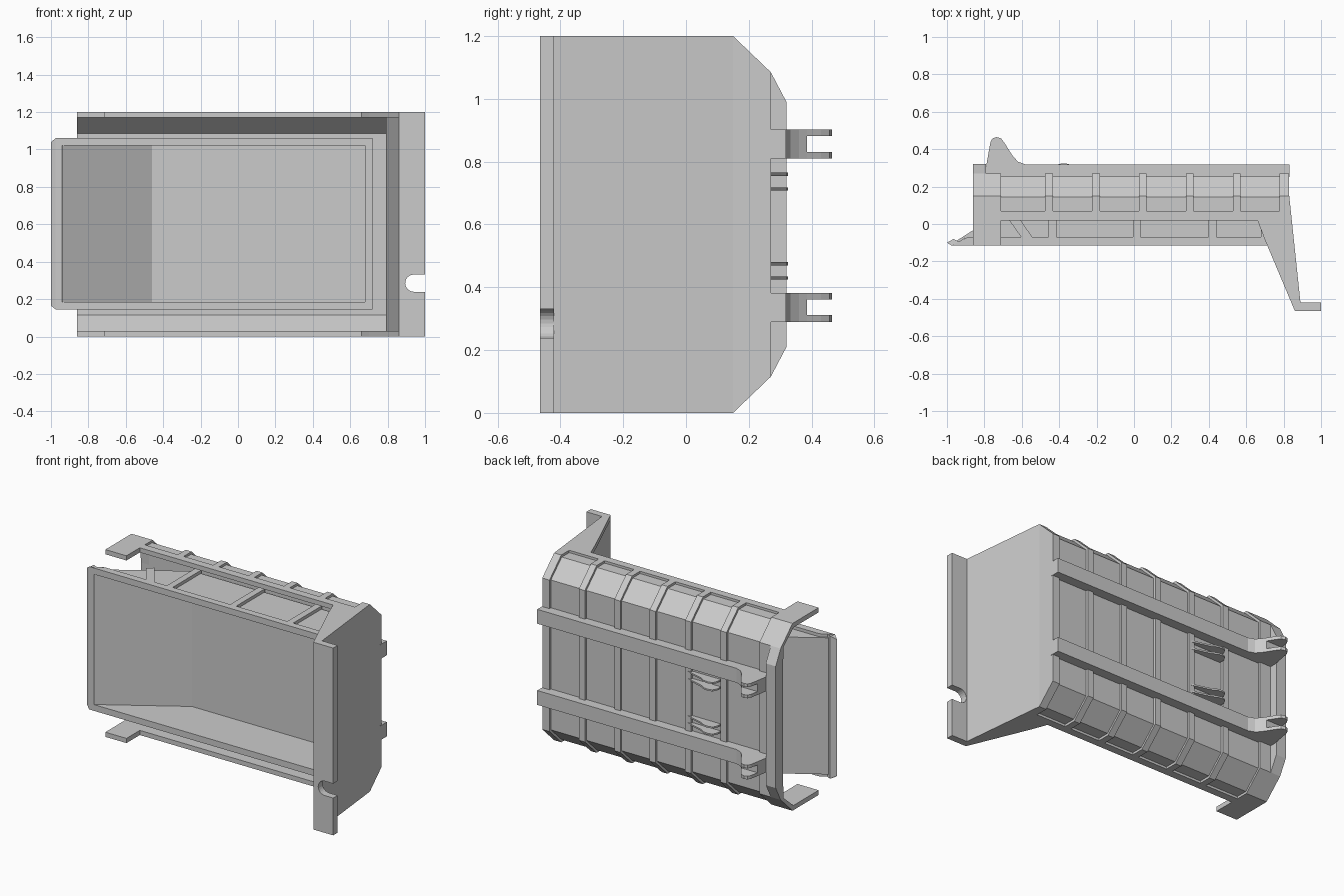
import bpy, bmesh, math
from mathutils import Vector

H = 1.2        # overall height
BOX_SUM = 1.205  # mirror constant for the inner box heights


def prism(name, pts, axis, lo, hi):
    """Extrude a 2D outline along an axis (x: y,z / y: x,z / z: x,y)."""
    def place(p, d):
        a, b = p
        return {'x': (d, a, b), 'y': (a, d, b), 'z': (a, b, d)}[axis]
    bm = bmesh.new()
    base = [bm.verts.new(place(p, lo)) for p in pts]
    top = [bm.verts.new(place(p, hi)) for p in pts]
    bm.faces.new(base)
    bm.faces.new(top[::-1])
    n = len(pts)
    for i in range(n):
        j = (i + 1) % n
        bm.faces.new((base[i], top[i], top[j], base[j]))
    bmesh.ops.recalc_face_normals(bm, faces=bm.faces)
    mesh = bpy.data.meshes.new(name)
    bm.to_mesh(mesh)
    bm.free()
    ob = bpy.data.objects.new(name, mesh)
    bpy.context.collection.objects.link(ob)
    return ob


def box(name, x0, x1, y0, y1, z0, z1):
    return prism(name, [(x0, y0), (x1, y0), (x1, y1), (x0, y1)], 'z', z0, z1)


def channel(name, outer, inner, x0, x1):
    """C-shaped section, given its upper half, mirrored about mid height."""
    def flip(pts):
        return [(y, H - z) for y, z in reversed(pts)]
    pts = outer + flip(outer) + [(y, H - z) for y, z in inner][:] + inner[::-1]
    return prism(name, pts, 'x', x0, x1)


def pair(name, pts, z0, z1, total=H):
    """Flat plate at the top plus its twin at the bottom."""
    prism(name + "_top", pts, 'z', z0, z1)
    prism(name + "_bottom", pts, 'z', total - z1, total - z0)


# outer shell: recessed panel, edge strips and ribs
channel("shell_panel", [(0.05, 1.185), (0.145, 1.185), (0.255, 1.08)],
        [(0.05, 1.17), (0.14, 1.17), (0.24, 1.085)], -0.8, 0.8)
pair("shell_edge_strip", [(-0.72, 0.02), (0.8, 0.02), (0.8, 0.07), (-0.72, 0.07)], 1.17, 1.2)
rib_outer = [(0.06, 1.2), (0.15, 1.2), (0.27, 1.085)]
rib_inner = [(0.06, 1.175), (0.142, 1.175), (0.246, 1.083)]
for i in range(6):
    x = -0.455 + i * 0.251
    channel("shell_rib", rib_outer, rib_inner, x - 0.021, x + 0.021)

# left end frame with forward flanges
channel("end_frame_lip", [(-0.115, 1.2), (0.15, 1.2), (0.27, 1.085), (0.32, 0.99)],
        [(-0.115, 1.17), (0.14, 1.17), (0.24, 1.085), (0.245, 0.98)], -0.86, -0.79)
channel("end_frame_band", [(-0.115, 1.2), (0.15, 1.2), (0.27, 1.085)],
        [(-0.115, 1.17), (0.14, 1.17), (0.24, 1.085)], -0.79, -0.71)

# right end wall, splayed wing, gussets and notched flange
prism("end_wall", [(0.15, 0), (0.27, 0.115), (0.27, 1.085), (0.15, H)], 'x', 0.79, 0.83)
prism("end_wing", [(0.83, 0.15), (0.89, -0.42), (0.89, -0.465), (0.86, -0.465), (0.79, 0.0),
                   (0.79, 0.15)], 'z', 0, H)
pair("wing_gusset", [(0.66, 0.02), (0.70, -0.085), (0.86, -0.465), (0.87, -0.42),
                     (0.81, 0.15), (0.79, 0.15), (0.79, 0.02)], 1.17, 1.2)
notch = [(0.94 + 0.046 * math.cos(math.radians(a)), 0.285 + 0.046 * math.sin(math.radians(a)))
         for a in range(270, 89, -15)]
prism("mounting_flange", [(0.86, 0), (1, 0), (1, 0.239)] + notch + [(1, 0.331), (1, H), (0.86, H)],
      'y', -0.465, -0.42)

# inner box: side and back walls, floor and lid
outer_plan = [(-0.965, -0.1), (-0.47, 0.215), (0.7, 0.215), (0.7, -0.1)]
inner_plan = [(0.68, -0.1), (0.68, 0.19), (-0.46, 0.19), (-0.935, -0.11)]
prism("box_walls", outer_plan + inner_plan, 'z', 0.17, 1.035)
pair("box_cover", outer_plan, 1.02, 1.04, BOX_SUM)

# box front rim
pair("box_rim", [(-0.975, -0.115), (0.72, -0.115), (0.72, -0.07), (-0.89, -0.07)],
     1.02, 1.06, BOX_SUM)
box("box_rim_right", 0.68, 0.72, -0.115, -0.07, 0.185, 1.02)
lip = prism("box_rim_left", [(-1, -0.1), (-0.975, -0.115), (-0.94, -0.115), (-0.90, -0.07),
                             (-0.935, -0.095), (-0.965, -0.08)], 'z', 0.145, 1.06)
for v in lip.data.vertices:
    if v.co.x < -0.99:
        v.co.z += 0.02 if v.co.z < 0.6 else -0.02

# raised ribs and edges on the box covers
pair("box_corner_rib", [(-0.60, -0.075), (-0.54, -0.075), (-0.655, 0.09), (-0.695, 0.06)],
     1.03, 1.06, BOX_SUM)
for x in (-0.435, 0.015, 0.42):
    pair("box_rib", [(x - 0.021, -0.075), (x + 0.021, -0.075), (x + 0.021, 0.22), (x - 0.021, 0.22)],
         1.03, 1.06, BOX_SUM)
pair("box_right_edge", [(0.68, -0.075), (0.72, -0.075), (0.72, 0.22), (0.68, 0.22)],
     1.03, 1.06, BOX_SUM)

# back rails ending in forked hooks
rail = [(0.832, 0.25), (0.832, 0.318), (-0.58, 0.318), (-0.62, 0.333), (-0.645, 0.36),
        (-0.662, 0.385), (-0.777, 0.385), (-0.79, 0.31), (-0.79, 0.25)]
fork = [(-0.662, 0.385), (-0.69, 0.43), (-0.71, 0.457), (-0.735, 0.465), (-0.757, 0.457),
        (-0.767, 0.44), (-0.777, 0.385)]
for z in (0.29, 0.81):
    prism("back_rail", rail, 'z', z, z + 0.092)
    for dz in (0, 0.071):
        prism("hook_prong", fork, 'z', z + dz, z + dz + 0.021)

# small latch plates on the back panel
latch = [(-0.2, 0.245), (-0.2, 0.27), (-0.32, 0.303), (-0.35, 0.321), (-0.38, 0.325),
         (-0.41, 0.318), (-0.425, 0.29), (-0.425, 0.245)]
for z in (0.43, 0.475, 0.713, 0.76):
    prism("latch_plate", latch, 'z', z - 0.005, z + 0.005)
